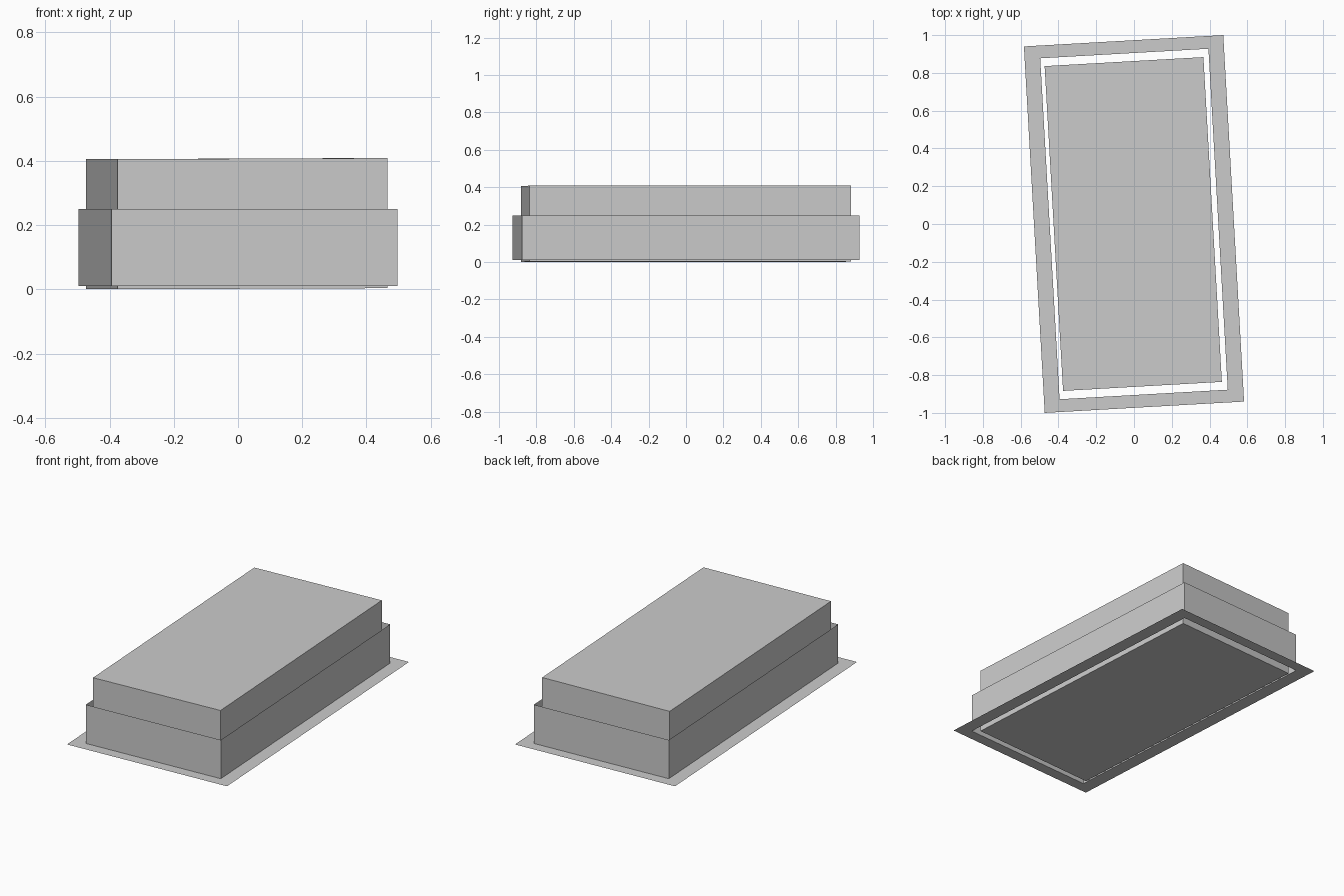
import bpy, bmesh, math

if "Cube" in bpy.data.objects:
    bpy.data.objects.remove(bpy.data.objects["Cube"])

TURN = math.radians(3.25)


def rect(bm, w, d, z, slope=0.0):
    """Four corner vertices of a centred rectangle."""
    return [bm.verts.new((sx * w / 2, sy * d / 2, z + slope * sx * w / 2))
            for sx, sy in ((-1, -1), (1, -1), (1, 1), (-1, 1))]


def bridge(bm, a, b):
    """Join two corner loops with four faces."""
    for i in range(4):
        j = (i + 1) % 4
        bm.faces.new((a[i], a[j], b[j], b[i]))


def finish(bm, name, x=0.0):
    bmesh.ops.recalc_face_normals(bm, faces=bm.faces)
    mesh = bpy.data.meshes.new(name)
    bm.to_mesh(mesh)
    bm.free()
    ob = bpy.data.objects.new(name, mesh)
    bpy.context.collection.objects.link(ob)
    ob.location.x = x
    ob.rotation_euler.z = TURN


# Flat flange: thin sheet frame around the opening
bm = bmesh.new()
bridge(bm, rect(bm, 1.057, 1.943, 0.01), rect(bm, 0.892, 1.808, 0.01))
for f in bm.faces:
    if f.normal.z < 0:
        f.normal_flip()
finish(bm, "flange")

# Outer wall: thin upright sleeve, open at top and bottom
bm = bmesh.new()
bridge(bm, rect(bm, 0.892, 1.808, 0.01), rect(bm, 0.892, 1.808, 0.25))
finish(bm, "outer_wall")

# Inner block: closed box, very slightly tilted, with a gap to the wall
bm = bmesh.new()
low = rect(bm, 0.842, 1.722, 0.002, 0.004)
high = rect(bm, 0.842, 1.722, 0.407, 0.004)
bridge(bm, low, high)
bm.faces.new(low)
bm.faces.new(high)
finish(bm, "inner_block", -0.004)
